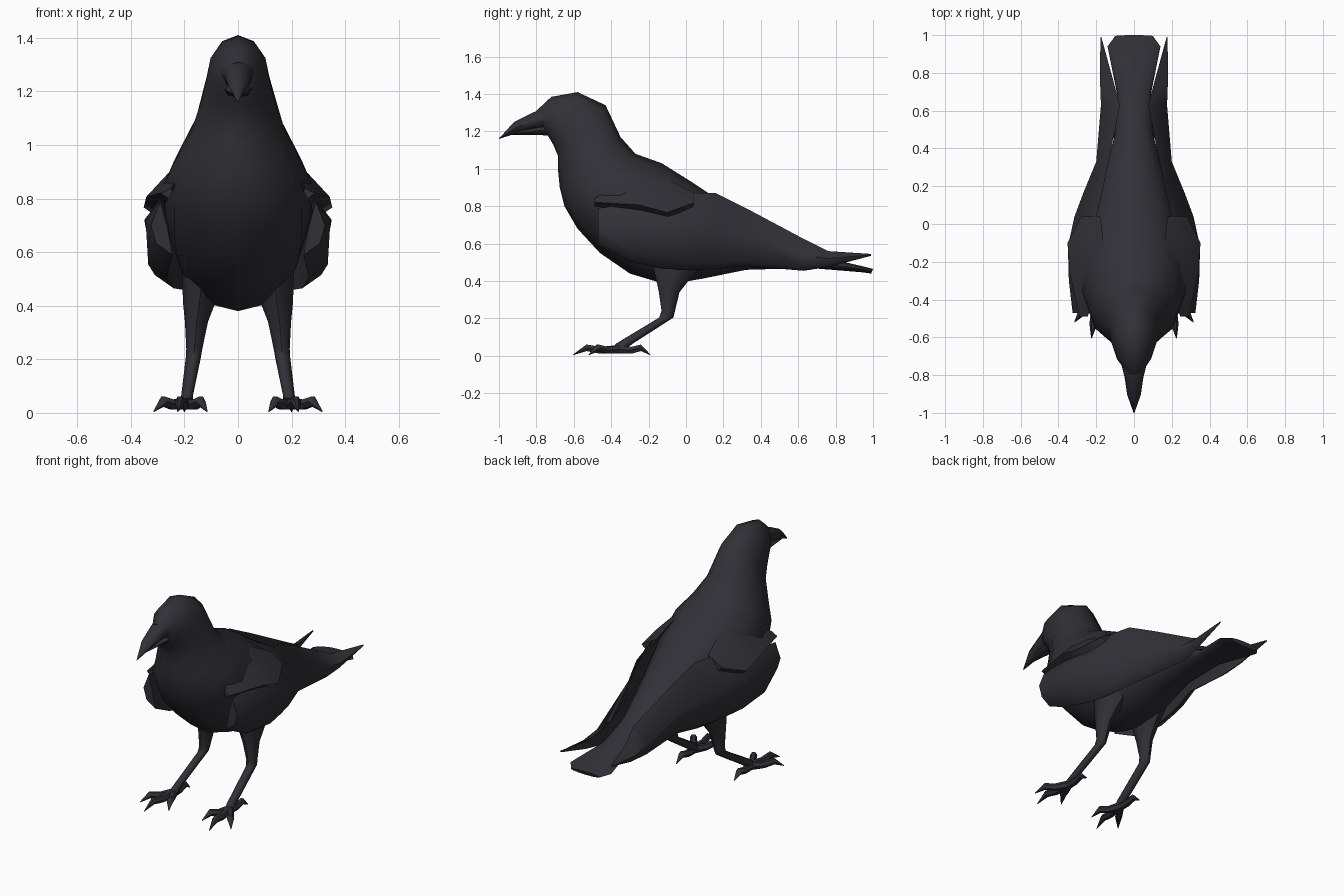
import bpy
import bmesh
from math import sin, cos, pi, radians
from mathutils import Vector

default_cube = bpy.data.objects.get("Cube")
if default_cube:
    bpy.data.objects.remove(default_cube, do_unlink=True)


def make_material(name, colour):
    material = bpy.data.materials.new(name)
    material.use_nodes = True
    material.diffuse_color = colour
    material.node_tree.nodes["Principled BSDF"].inputs["Base Color"].default_value = colour
    return material


plumage = make_material("charcoal black", (0.03, 0.03, 0.038, 1))


def loft(name, rings, mirrored=False, crease=50):
    """Skin a list of equally sized point rings and cap both ends."""
    bm = bmesh.new()
    loops = [[bm.verts.new(point) for point in ring] for ring in rings]
    count = len(loops[0])
    for near, far in zip(loops, loops[1:]):
        for i in range(count):
            j = (i + 1) % count
            bm.faces.new((near[i], near[j], far[j], far[i]))
    bm.faces.new(loops[0])
    bm.faces.new(loops[-1])
    bmesh.ops.remove_doubles(bm, verts=bm.verts, dist=0.0005)
    bmesh.ops.recalc_face_normals(bm, faces=bm.faces)
    mesh = bpy.data.meshes.new(name)
    bm.to_mesh(mesh)
    bm.free()
    mesh.materials.append(plumage)
    part = bpy.data.objects.new(name, mesh)
    bpy.context.collection.objects.link(part)
    bpy.ops.object.select_all(action="DESELECT")
    part.select_set(True)
    bpy.context.view_layer.objects.active = part
    bpy.ops.object.shade_smooth_by_angle(angle=radians(crease))
    if mirrored:
        part.modifiers.new("Mirror", "MIRROR").use_mirror_merge = False
    return part


def slanted_ring(top_y, top_z, low_y, low_z, half_width, sides=12):
    """Oval ring spanning a top and a bottom point on the centre plane."""
    top, low = Vector((0, top_y, top_z)), Vector((0, low_y, low_z))
    ring = []
    for i in range(sides):
        angle = 2 * pi * i / sides
        point = low.lerp(top, (1 + cos(angle)) / 2)
        point.x = half_width * sin(angle)
        ring.append(point)
    return ring


def level_ring(x, y, z, radius_x, radius_y, sides=8):
    """Horizontal oval ring."""
    angles = [2 * pi * i / sides for i in range(sides)]
    return [(x + radius_x * cos(a), y + radius_y * sin(a), z) for a in angles]


def feather_ring(y, top_x, top_z, mid_x, mid_z, low_x, low_z, thickness):
    """Thin curved section of a folded wing."""
    return [
        (top_x, y, top_z),
        (mid_x, y, mid_z),
        (low_x, y, low_z + thickness * 0.7),
        (low_x - thickness, y, low_z),
        (mid_x - thickness, y, mid_z),
    ]


# Head, breast, back and tail in one skin
body_sections = [
    (-.80, 1.31, -.74, 1.18, .05),
    (-.72, 1.385, -.71, 1.13, .09),
    (-.58, 1.41, -.685, 1.07, .118),
    (-.43, 1.34, -.685, 1, .135),
    (-.35, 1.17, -.675, .9, .18),
    (-.27, 1.08, -.65, .8, .235),
    (-.13, 1.03, -.58, .68, .275),
    (.03, .93, -.46, .55, .275),
    (.15, .85, -.3, .44, .25),
    (.28, .77, -.1, .38, .21),
    (.42, .69, .1, .415, .16),
    (.55, .61, .32, .46, .11),
    (.72, .53, .66, .47, .09),
    (.94, .48, .94, .447, .14),
    (1, .465, .99, .44, .1),
]
loft("body", [slanted_ring(*section) for section in body_sections])

# Beak halves
upper_beak = [
    (-.75, 1.33, -.75, 1.21, .065),
    (-.82, 1.3, -.8, 1.215, .05),
    (-.92, 1.25, -.89, 1.195, .036),
    (-1, 1.162, -1, 1.16, .002),
]
lower_beak = [
    (-.72, 1.24, -.72, 1.175, .055),
    (-.79, 1.225, -.79, 1.182, .042),
    (-.93, 1.195, -.93, 1.182, .015),
]
for name, sections in (("upper_beak", upper_beak), ("lower_beak", lower_beak)):
    loft(name, [slanted_ring(*section, sides=8) for section in sections])

# Folded wings, from the wrist to the long pointed tip
wing_sections = [
    (-.47, .29, .79, .325, .7, .305, .59, .06),
    (-.3, .28, .81, .345, .72, .335, .505, .07),
    (-.12, .25, .82, .35, .72, .31, .465, .07),
    (.04, .2, .87, .315, .71, .27, .46, .06),
    (.16, .17, .87, .27, .68, .24, .465, .05),
    (.33, .135, .785, .2, .64, .185, .48, .04),
    (.63, .075, .625, .175, .54, .168, .455, .03),
    (.76, .11, .56, .18, .52, .172, .475, .02),
    (.99, .173, .545, .178, .54, .176, .535, .004),
]
loft("wing", [feather_ring(*section) for section in wing_sections], mirrored=True)

# Shoulder feathers overlapping the wing
shoulder_sections = [
    (-.49, .25, .84, .275, .825, .29, .8, .03),
    (-.25, .16, .99, .265, .89, .342, .765, .06),
    (-.1, .16, .945, .27, .865, .352, .725, .06),
    (.04, .18, .875, .23, .85, .28, .79, .04),
]
loft("shoulder_feathers", [feather_ring(*s) for s in shoulder_sections], mirrored=True)

# Legs
leg_sections = [
    (.13, -.03, .53, .08, .16),
    (.145, -.07, .41, .06, .09),
    (.155, -.09, .34, .043, .055),
    (.163, -.095, .24, .03, .036),
    (.167, -.105, .205, .028, .038),
    (.19, -.33, .065, .022, .045),
    (.195, -.37, .025, .025, .03),
]
loft("leg", [level_ring(*section) for section in leg_sections], mirrored=True)


# Toes arch from the foot to a sharp claw
def toe(name, tip_x, tip_y):
    root = Vector((.195, -.36, .035))
    tip = Vector((tip_x, tip_y, .005))
    across = (tip - root).cross(Vector((0, 0, 1))).normalized()
    rings = []
    for along, height, radius in ((0, .035, .026), (.4, .03, .021), (.7, .043, .02), (1, .005, .002)):
        centre = root.lerp(tip, along)
        centre.z = height
        angles = [2 * pi * i / 6 for i in range(6)]
        rings.append([centre + across * radius * cos(a) + Vector((0, 0, radius * sin(a)))
                      for a in angles])
    loft(name, rings, mirrored=True)


toe("middle_toe", .225, -.605)
toe("outer_toe", .315, -.52)
toe("inner_toe", .115, -.52)
toe("back_toe", .2, -.19)
